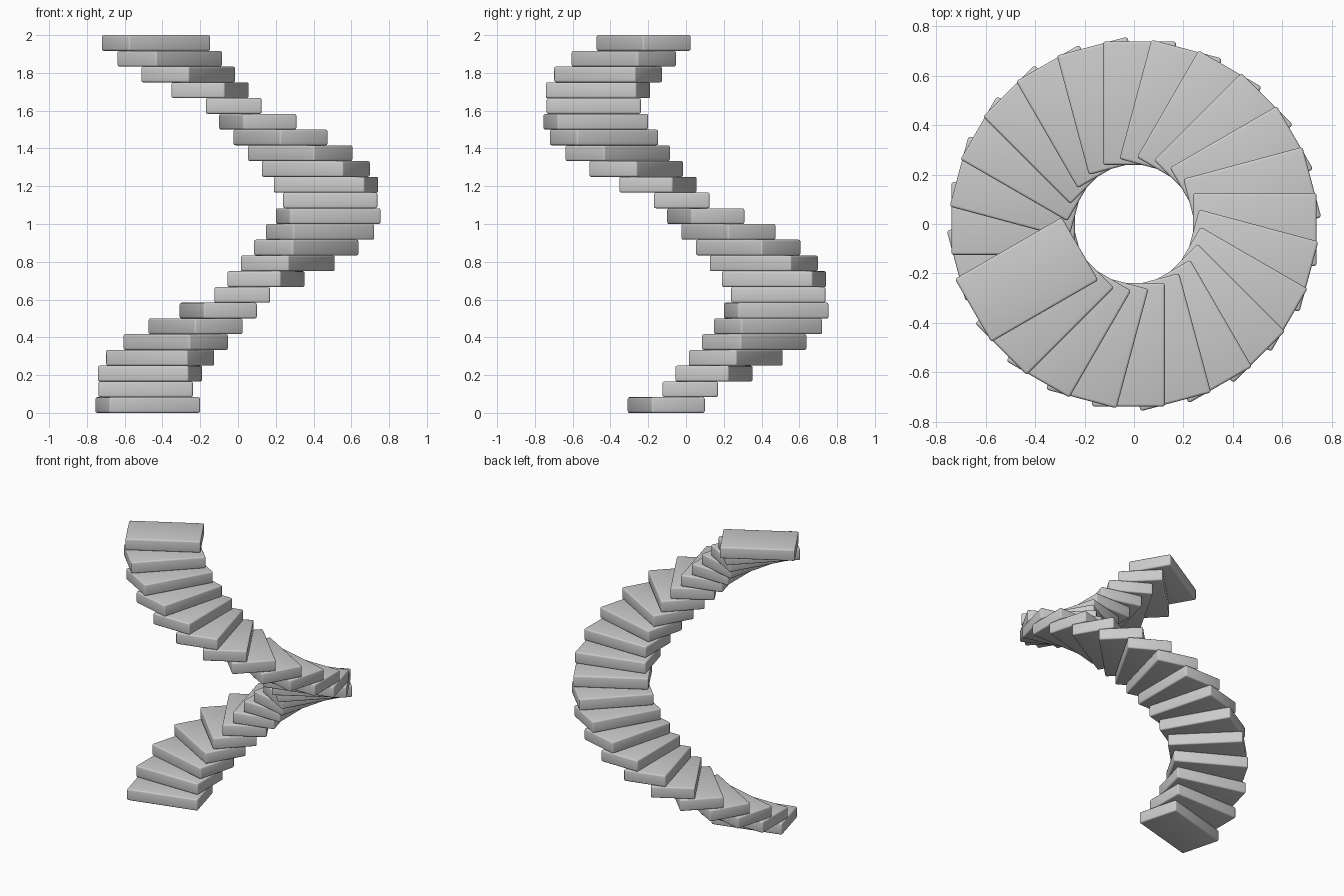
import bpy, math
from mathutils import Matrix

if "Cube" in bpy.data.objects:
    bpy.data.objects.remove(bpy.data.objects["Cube"])

STEPS = 24
RISE = 2.0 / STEPS
TURN = math.radians(-15)          # clockwise climb seen from above
INNER, OUTER, WIDTH, SHIFT = 0.239, 0.738, 0.294, -0.0225


def make_step(i):
    # rounded slab, placed radially and turned about the stair axis
    bpy.ops.mesh.primitive_cube_add(size=1)
    ob = bpy.context.object
    ob.name = f"stair_step_{i + 1:02d}"
    angle = math.radians(195) + TURN * i
    ob.data.transform(Matrix.Diagonal((OUTER - INNER, WIDTH, RISE, 1)))
    ob.data.transform(Matrix.Translation(((INNER + OUTER) / 2, SHIFT, 0)))
    ob.location.z = RISE * (i + 0.5)
    ob.rotation_euler.z = angle
    # softened edges
    bevel = ob.modifiers.new("soft_edges", 'BEVEL')
    bevel.width = 0.01
    bevel.segments = 3
    bpy.ops.object.shade_smooth()
    return ob


for i in range(STEPS):
    make_step(i)
